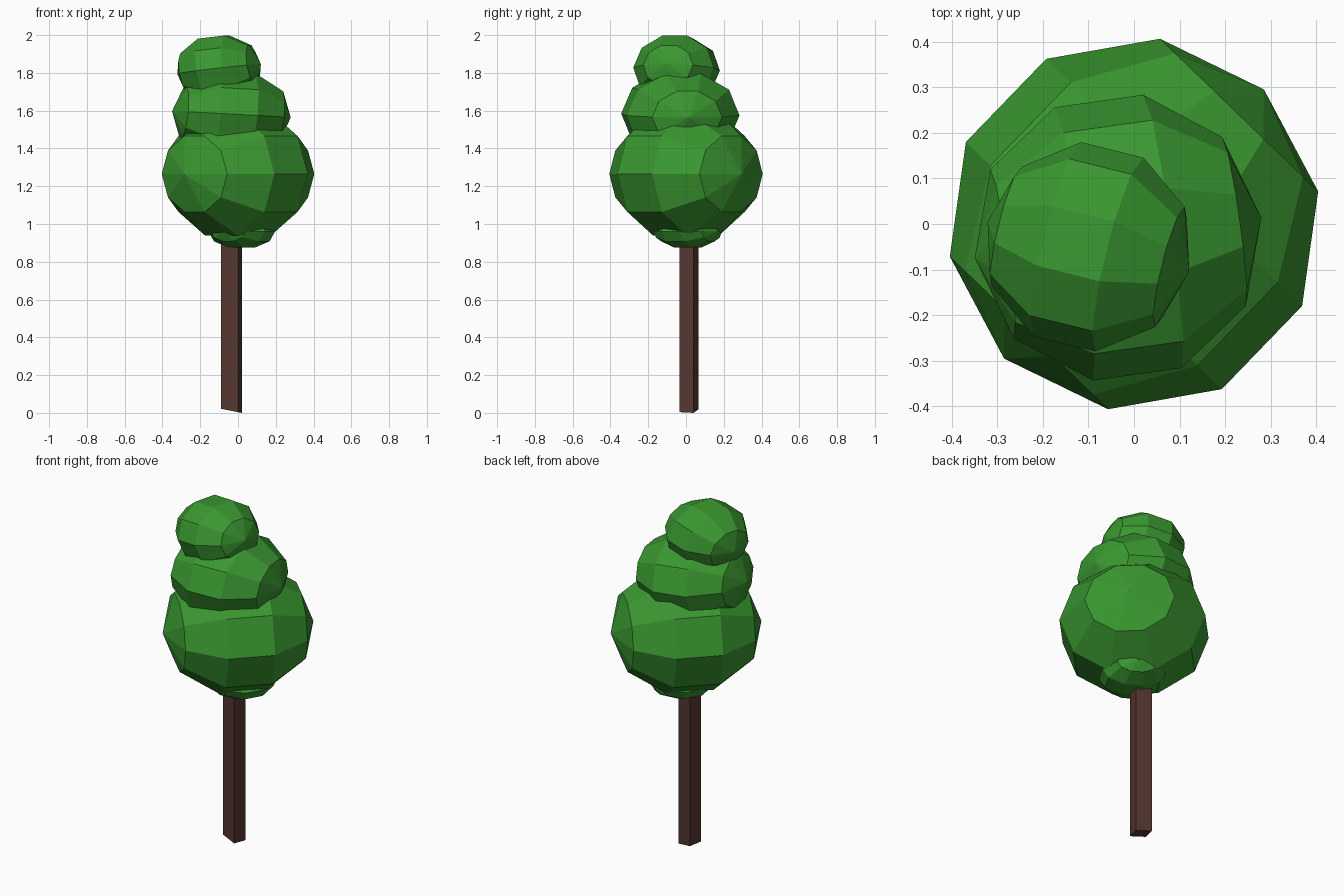
import bpy, bmesh
from math import radians
from mathutils import Matrix

if "Cube" in bpy.data.objects:
    bpy.data.objects.remove(bpy.data.objects["Cube"])


def material(name, color):
    m = bpy.data.materials.new(name)
    m.diffuse_color = (*color, 1)
    m.use_nodes = True
    m.node_tree.nodes["Principled BSDF"].inputs["Base Color"].default_value = m.diffuse_color
    return m


LEAF = material("leaf_green", (0.042, 0.31, 0.03))
BARK = material("bark_brown", (0.09, 0.037, 0.03))


def finish(bm, name, mat):
    bmesh.ops.recalc_face_normals(bm, faces=bm.faces)
    mesh = bpy.data.meshes.new(name)
    bm.to_mesh(mesh)
    bm.free()
    mesh.materials.append(mat)
    obj = bpy.data.objects.new(name, mesh)
    bpy.context.collection.objects.link(obj)
    return obj


def foliage(name, center, radius, height, heading, tilt=0, roll=0):
    """Squashed 10 x 5 faceted ball lying on its side, pole along heading."""
    bm = bmesh.new()
    bmesh.ops.create_uvsphere(bm, u_segments=10, v_segments=5, radius=1)
    turn = (Matrix.Rotation(radians(heading), 4, 'Z')
            @ Matrix.Rotation(radians(90 - tilt), 4, 'Y')
            @ Matrix.Rotation(radians(roll), 4, 'Z'))
    size = Matrix.Diagonal((radius, radius, height, 1))
    bm.transform(Matrix.Translation(center) @ size @ turn)
    return finish(bm, name, LEAF)


# Foliage clumps from bottom to top
foliage("foliage_base", (0.02, 0.01, 0.96), 0.18, 0.092, 60)
foliage("foliage_large", (0.0, 0.0, 1.265), 0.41, 0.36, 46)
foliage("foliage_middle", (-0.035, -0.03, 1.58), 0.318, 0.245, 8, -4)
foliage("foliage_top", (-0.1, -0.05, 1.82), 0.23, 0.189, -14, 8)

# Trunk: four-sided post with a slightly slanted foot
bm = bmesh.new()
foot = [(-0.09, -0.01, 0.022), (0.0, -0.035, 0.004), (0.02, 0.04, 0.0), (-0.07, 0.065, 0.018)]
low = [bm.verts.new(p) for p in foot]
high = [bm.verts.new((x, y, 1.05)) for x, y, z in foot]
bm.faces.new(low[::-1])
bm.faces.new(high)
for i in range(4):
    j = (i + 1) % 4
    bm.faces.new((low[i], low[j], high[j], high[i]))
finish(bm, "trunk", BARK)
